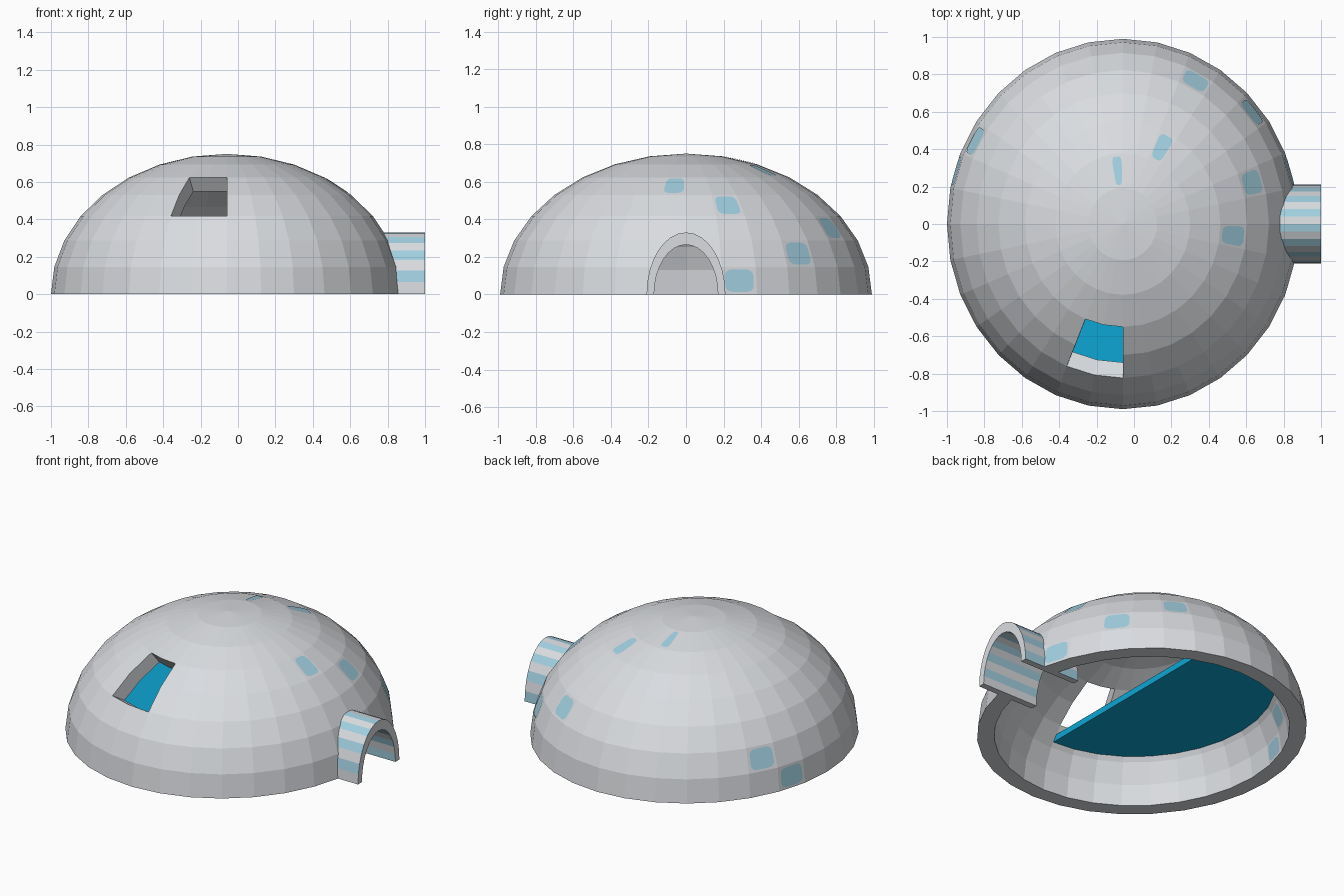
import bpy, bmesh, math
from mathutils import Vector

if "Cube" in bpy.data.objects:
    bpy.data.objects.remove(bpy.data.objects["Cube"])

CX = -0.06                       # dome centre in x
OUTER = (0.94, 0.99, 0.75)       # outer shell radii
INNER = (0.84, 0.89, 0.66)       # inner shell radii
STEP = math.pi / 16              # 32 segments, 8 rings


def material(name, rgb):
    m = bpy.data.materials.new(name)
    m.diffuse_color = (*rgb, 1)
    m.use_nodes = True
    m.node_tree.nodes["Principled BSDF"].inputs["Base Color"].default_value = m.diffuse_color
    return m


SNOW = material("snow_grey", (0.70, 0.72, 0.75))
ICE = material("ice_blue", (0.36, 0.63, 0.75))
BLUE = material("deep_blue", (0.004, 0.38, 0.66))


def make_object(name, bm, mats):
    me = bpy.data.meshes.new(name)
    bm.to_mesh(me)
    bm.free()
    for m in mats:
        me.materials.append(m)
    ob = bpy.data.objects.new(name, me)
    bpy.context.collection.objects.link(ob)
    return ob


def dome_point(seg, ring, radii):
    a, e = seg * STEP, ring * STEP
    r = math.cos(e)
    return Vector((CX + radii[0] * r * math.cos(a), radii[1] * r * math.sin(a),
                   radii[2] * math.sin(e)))


def prism(name, pts, axis, lo, hi, mats):
    """Extrude a closed outline along x (points are y,z) or z (points are x,y)."""
    bm = bmesh.new()
    place = (lambda p, d: (d, p[0], p[1])) if axis == 'x' else (lambda p, d: (p[0], p[1], d))
    f = bm.faces.new([bm.verts.new(place(p, lo)) for p in pts])
    ext = bmesh.ops.extrude_face_region(bm, geom=[f])
    move = Vector(place((0, 0), hi - lo))
    bmesh.ops.translate(bm, vec=move, verts=[v for v in ext['geom'] if isinstance(v, bmesh.types.BMVert)])
    bmesh.ops.recalc_face_normals(bm, faces=bm.faces)
    return make_object(name, bm, mats)


def arch(w, h, n=16):
    return [(w * math.cos(math.pi * i / n), h * math.sin(math.pi * i / n)) for i in range(n + 1)]


# Dome shell with a window opening two segments wide and two rings high
bm = bmesh.new()
layers = []
for radii in (OUTER, INNER):
    grid = [[bm.verts.new(dome_point(s, r, radii)) for s in range(32)] for r in range(8)]
    layers.append((grid, bm.verts.new((CX, 0, radii[2]))))
twin = {}
for (go, gi) in zip(layers[0][0], layers[1][0]):
    twin.update(zip(go, gi))
twin[layers[0][1]] = layers[1][1]
grid, tip = layers[0]
outer_faces = []
for r in range(8):
    for s in range(32):
        t = (s + 1) % 32
        if r in (3, 4) and s in (22, 23):
            continue
        if r == 7:
            vs = [grid[r][s], grid[r][t], tip]
        else:
            vs = [grid[r][s], grid[r][t], grid[r + 1][t], grid[r + 1][s]]
        outer_faces.append(bm.faces.new(vs))
rims = [e for e in bm.edges if len(e.link_faces) == 1]
for f in outer_faces:
    bm.faces.new([twin[v] for v in reversed(f.verts)])
for e in rims:
    a, b = e.verts
    bm.faces.new([a, b, twin[b], twin[a]])
loose = [v for v in bm.verts if not v.link_faces]
bmesh.ops.delete(bm, geom=loose, context='VERTS')
bmesh.ops.recalc_face_normals(bm, faces=bm.faces)
dome = make_object("dome", bm, [SNOW])

# Doorway cut through the dome
cutter_outline = [(0.19, -0.1)] + arch(0.19, 0.298) + [(-0.19, -0.1)]
cutter = prism("doorway_cutter", cutter_outline, 'x', 0.5, 1.1, [SNOW])
mod = dome.modifiers.new("doorway", 'BOOLEAN')
mod.operation = 'DIFFERENCE'
mod.solver = 'EXACT'
mod.object = cutter
bpy.context.view_layer.objects.active = dome
dome.select_set(True)
bpy.ops.object.modifier_apply(modifier=mod.name)
bpy.data.objects.remove(cutter)

# Entrance tunnel: sixteen arch segments with alternate ones blue
bm = bmesh.new()
rows = []
for (yo, zo), (yi, zi) in zip(arch(0.21, 0.33), arch(0.17, 0.265)):
    rows.append([bm.verts.new(c) for c in
                 ((0.60, yo, zo), (1.0, yo, zo), (1.0, yi, zi), (0.60, yi, zi))])
for i, (a, b) in enumerate(zip(rows, rows[1:])):
    for k in range(4):
        f = bm.faces.new([a[k], a[(k + 1) % 4], b[(k + 1) % 4], b[k]])
        # arch starts at +y, so even segments carry the stripes
        f.material_index = 1 if k in (0, 2) and i % 2 == 0 else 0
bm.faces.new(rows[0])
bm.faces.new(rows[-1])
bmesh.ops.recalc_face_normals(bm, faces=bm.faces)
make_object("entrance_tunnel", bm, [SNOW, ICE])

# Half-round loft floor inside the back of the dome
k = 0.90
half = [(CX + INNER[0] * k * math.cos(a * STEP), INNER[1] * k * math.sin(a * STEP))
        for a in range(8, 25)]
prism("loft_floor", half, 'z', 0.28, 0.32, [BLUE])

# Rounded ice blocks painted on single dome panels, outside and inside
BLOCKS = [(-1, 4), (1, 3), (3, 1), (5, 2), (1, 0), (5, 5), (8, 6), (13, 1), (14, 0)]
rounded = []
for cx, cy, start in ((0.70, 0.70, 0), (0.30, 0.70, 90), (0.30, 0.30, 180), (0.70, 0.30, 270)):
    for q in range(5):
        a = math.radians(start + q * 22.5)
        rounded.append((cx + 0.21 * math.cos(a), cy + 0.21 * math.sin(a)))
bm = bmesh.new()
for s, r in BLOCKS:
    for radii, side in ((OUTER, 1), (INNER, -1)):
        p = [dome_point(s + i, r + j, radii) for i, j in ((0, 0), (1, 0), (1, 1), (0, 1))]
        n = (p[1] - p[0]).cross(p[3] - p[0]).normalized() * side
        vs = [bm.verts.new(p[0].lerp(p[1], u).lerp(p[3].lerp(p[2], u), v) + n * 0.003)
              for u, v in rounded]
        bm.faces.new(vs if side > 0 else vs[::-1])
make_object("ice_blocks", bm, [ICE])
